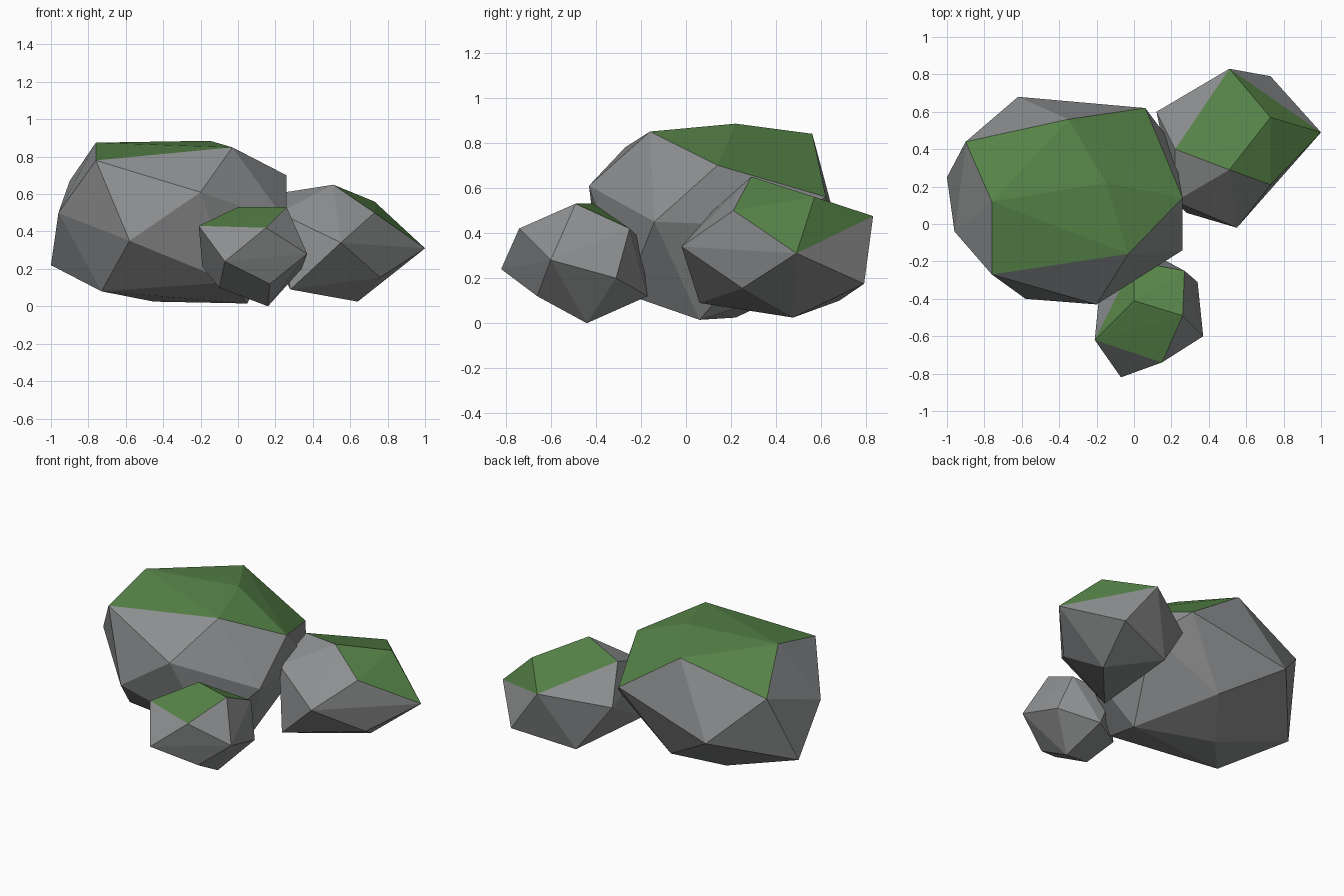
import bpy
import bmesh

default_cube = bpy.data.objects.get("Cube")
if default_cube:
    bpy.data.objects.remove(default_cube, do_unlink=True)


def make_material(name, colour):
    mat = bpy.data.materials.new(name)
    mat.use_nodes = True
    mat.diffuse_color = colour
    mat.node_tree.nodes["Principled BSDF"].inputs["Base Color"].default_value = colour
    return mat


STONE = make_material("grey stone", (0.27, 0.275, 0.28, 1))
MOSS = make_material("green moss", (0.095, 0.23, 0.065, 1))


def make_rock(name, moss_points, stone_points):
    """Faceted boulder; faces lying wholly between moss points turn green."""
    bm = bmesh.new()
    mossy = {bm.verts.new(p) for p in moss_points}
    for p in stone_points:
        bm.verts.new(p)
    bmesh.ops.convex_hull(bm, input=bm.verts[:])
    for face in bm.faces:
        face.smooth = False
        face.material_index = int(all(v in mossy for v in face.verts))
    loose = [v for v in bm.verts if not v.link_faces]
    bmesh.ops.delete(bm, geom=loose, context='VERTS')
    bmesh.ops.recalc_face_normals(bm, faces=bm.faces[:])
    mesh = bpy.data.meshes.new(name)
    bm.to_mesh(mesh)
    bm.free()
    mesh.materials.append(STONE)
    mesh.materials.append(MOSS)
    rock = bpy.data.objects.new(name, mesh)
    bpy.context.collection.objects.link(rock)
    return rock


# Large boulder on the right side
make_rock(
    "large_boulder",
    [(-.90, .44, .67), (-.35, .56, .84), (.06, .62, .56), (.26, .14, .70),
     (-.03, -.16, .85), (-.76, -.27, .78), (-.76, .12, .875), (-.15, .22, .885)],
    [(-.62, .68, .39), (-1, .25, .22), (-.96, -.04, .50), (-.58, -.40, .35),
     (-.20, -.43, .61), (.26, -.14, .45), (.21, .42, .43), (-.24, .50, .155),
     (.05, .06, .015), (-.45, .22, .025), (-.73, -.09, .08), (-.04, -.27, .13)])

# Medium boulder at the back left
make_rock(
    "medium_boulder",
    [(.51, .83, .475), (.73, .57, .56), (1, .49, .31), (.73, .21, .50),
     (.51, .29, .65), (.22, .40, .605)],
    [(.73, .79, .175), (.55, -.02, .34), (.76, .25, .155), (.64, .475, .025),
     (.28, .06, .09), (.33, .68, .10), (.12, .60, .40), (.22, .12, .50)])

# Small boulder at the front
make_rock(
    "small_boulder",
    [(-.21, -.62, .43), (.15, -.74, .42), (.26, -.49, .53), (.27, -.25, .42),
     (0, -.41, .53), (0, -.20, .37)],
    [(-.07, -.82, .24), (.37, -.60, .28), (.34, -.31, .20), (.17, -.66, .12),
     (.16, -.44, 0), (-.10, -.56, .10), (.12, -.17, .12), (-.19, -.42, .21)])
